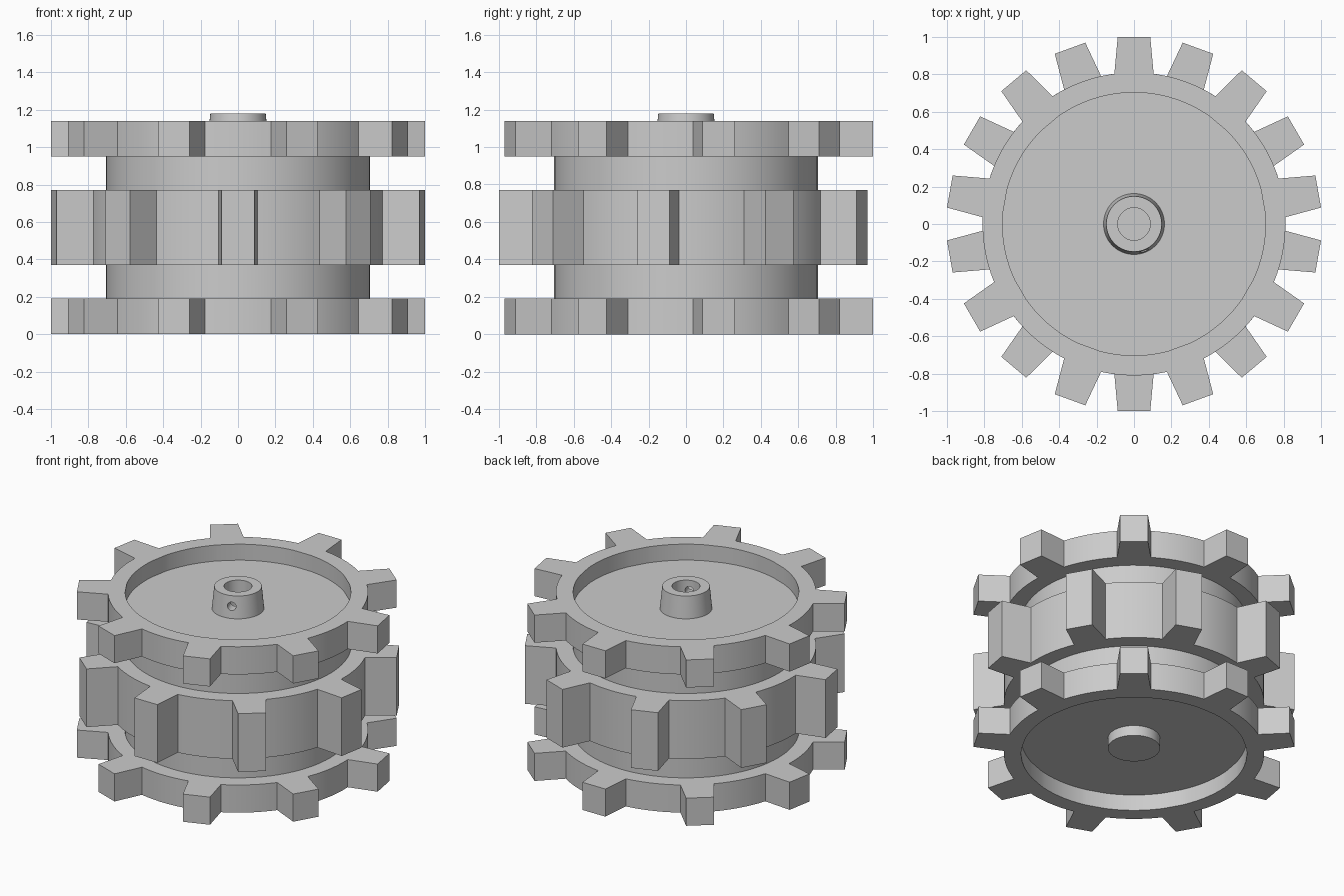
import bpy, bmesh, math
from mathutils import Vector

cube = bpy.data.objects.get("Cube")
if cube:
    bpy.data.objects.remove(cube, do_unlink=True)

GREY = (0.6, 0.6, 0.6, 1.0)
mat = bpy.data.materials.new("plain_grey")
mat.use_nodes = True
mat.diffuse_color = GREY
mat.node_tree.nodes["Principled BSDF"].inputs["Base Color"].default_value = GREY

TEETH = 9
BODY_R = 0.705


def make_object(name, bm):
    bmesh.ops.recalc_face_normals(bm, faces=bm.faces)
    mesh = bpy.data.meshes.new(name)
    bm.to_mesh(mesh)
    bm.free()
    mesh.materials.append(mat)
    obj = bpy.data.objects.new(name, mesh)
    bpy.context.collection.objects.link(obj)
    return obj


def activate(obj):
    bpy.ops.object.select_all(action="DESELECT")
    obj.select_set(True)
    bpy.context.view_layer.objects.active = obj


def smooth(obj):
    activate(obj)
    bpy.ops.object.shade_smooth_by_angle(angle=math.radians(30))


def lathe(name, profile, steps=96):
    """Revolve an open (radius, z) profile that starts and ends on the axis."""
    bm = bmesh.new()
    verts = [bm.verts.new((r, 0, z)) for r, z in profile]
    edges = [bm.edges.new(pair) for pair in zip(verts, verts[1:])]
    bmesh.ops.spin(bm, geom=verts + edges, cent=(0, 0, 0), axis=(0, 0, 1),
                   angle=math.tau, steps=steps, use_duplicate=False)
    bmesh.ops.remove_doubles(bm, verts=bm.verts, dist=1e-5)
    return make_object(name, bm)


def gear_outline(first_angle, root=0.81, tip=1.0, half_root=0.105, half_tip=0.087, arc=7):
    """Points of tapered teeth joined by arcs of the root circle."""
    pitch = math.tau / TEETH
    base = math.asin(half_root / root)
    points = []
    for i in range(TEETH):
        a = first_angle + i * pitch
        out = Vector((math.cos(a), math.sin(a)))
        side = Vector((-out.y, out.x))
        points += [out * tip - side * half_tip, out * tip + side * half_tip]
        for k in range(arc + 1):
            b = a + base + (pitch - 2 * base) * k / arc
            points.append(Vector((math.cos(b), math.sin(b))) * root)
    return points


def gear_ring(name, z0, z1, first_angle, inner=0.703):
    outer = gear_outline(first_angle)
    loops = [(outer, z0), (outer, z1),
             ([p.normalized() * inner for p in outer], z1),
             ([p.normalized() * inner for p in outer], z0)]
    bm = bmesh.new()
    rows = [[bm.verts.new((p.x, p.y, z)) for p in pts] for pts, z in loops]
    n = len(outer)
    for r in range(4):
        a, b = rows[r], rows[(r + 1) % 4]
        for i in range(n):
            j = (i + 1) % n
            bm.faces.new((a[i], a[j], b[j], b[i]))
    smooth(make_object(name, bm))


# Drum with end boss, recessed faces and bored hub
drum = lathe("drum_and_hub", [
    (0, 0.04), (0.163, 0.04), (0.163, 0.11), (BODY_R, 0.11),
    (BODY_R, 1.03), (0.163, 1.03), (0.148, 1.18),
    (0.087, 1.18), (0.087, 0.6), (0, 0.6)])

# Set-screw hole through one side of the hub
screw_dir = Vector((math.cos(math.radians(-70)), math.sin(math.radians(-70)), 0))
bpy.ops.mesh.primitive_cylinder_add(
    vertices=24, radius=0.028, depth=0.2,
    location=screw_dir * 0.14 + Vector((0, 0, 1.11)),
    rotation=screw_dir.to_track_quat("Z", "Y").to_euler())
cutter = bpy.context.object
cutter.name = "screw_hole_cutter"
cutter.hide_render = True
hole = drum.modifiers.new("screw_hole", "BOOLEAN")
hole.operation = "DIFFERENCE"
hole.solver = "EXACT"
hole.object = cutter
activate(drum)
bpy.ops.object.modifier_apply(modifier=hole.name)
bpy.data.objects.remove(cutter, do_unlink=True)
smooth(drum)

# Toothed rings, the middle one half a pitch out of step
quarter = math.pi / 2
gear_ring("lower_toothed_ring", 0, 0.19, quarter)
gear_ring("middle_toothed_ring", 0.37, 0.77, -quarter)
gear_ring("upper_toothed_ring", 0.95, 1.14, quarter)
